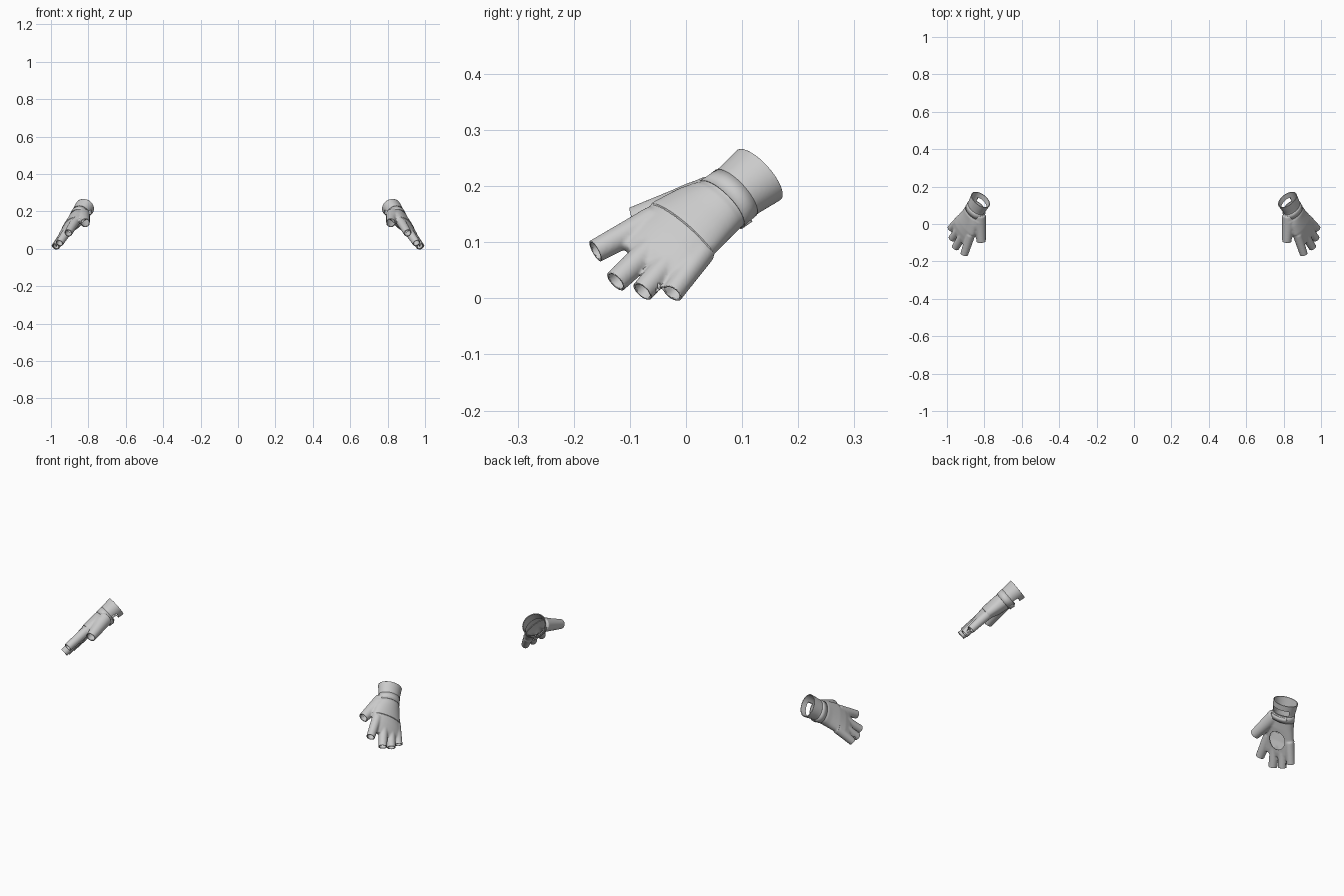
import bpy, bmesh, math
from mathutils import Vector

if "Cube" in bpy.data.objects:
    bpy.data.objects.remove(bpy.data.objects["Cube"])

# Hand frame: D runs wrist to fingertips, S thumb to little finger, N out of the back of the hand
ORIGIN = Vector((0.82, 0.13, 0.22))
D = Vector((0.40, -0.72, -0.56)).normalized()
S = Vector((0.49, 0.69, -0.53))
S = (S - D * S.dot(D)).normalized()
N = D.cross(S)


def place(u, v, w=0.0):
    return ORIGIN + D * u + S * v + N * w


def local(p):
    q = p - ORIGIN
    return q.dot(D), q.dot(S), q.dot(N)


def loft(bm, rings, caps=True, sides=32):
    """Rings are lists of points, joined into a tube."""
    loops = [[bm.verts.new(p) for p in r] for r in rings]
    for a, b in zip(loops, loops[1:]):
        for i in range(sides):
            j = (i + 1) % sides
            bm.faces.new((a[i], a[j], b[j], b[i]))
    if caps:
        bm.faces.new(loops[0][::-1])
        bm.faces.new(loops[-1])


def section(u, vc, a, b, wc=0.0, sides=32):
    ang = [math.tau * i / sides for i in range(sides)]
    return [place(u, vc + a * math.cos(t), wc + b * math.sin(t)) for t in ang]


def tube(bm, p, q, r0, r1, sides=32):
    x = (q - p).normalized()
    y = N.cross(x).normalized()
    z = x.cross(y)
    ang = [math.tau * i / sides for i in range(sides)]
    ring = lambda c, r: [c + (y * math.cos(t) + z * math.sin(t)) * r for t in ang]
    loft(bm, [ring(p + (q - p) * k, r0 + (r1 - r0) * k) for k in (0, 0.5, 1)], sides=sides)


def make(name, bm):
    bmesh.ops.recalc_face_normals(bm, faces=bm.faces)
    me = bpy.data.meshes.new(name)
    bm.to_mesh(me)
    bm.free()
    ob = bpy.data.objects.new(name, me)
    bpy.context.collection.objects.link(ob)
    return ob


def finish(ob):
    m = ob.modifiers.new("pair", 'MIRROR')
    m.use_mirror_merge = False
    bpy.ops.object.select_all(action='DESELECT')
    ob.select_set(True)
    bpy.context.view_layer.objects.active = ob
    bpy.ops.object.shade_smooth_by_angle(angle=math.radians(40))


# Solid hand form: cuff and palm, then digits run a little past their cut ends
bm = bmesh.new()
body = [(-0.02, 0, .062, .052, 0), (0.0, 0, .062, .052, 0), (.05, 0, .056, .047, 0),
        (.09, 0, .058, .042, 0), (.13, -.006, .070, .039, 0), (.18, -.006, .080, .034, .003),
        (.225, .002, .084, .028, .004), (.26, .004, .080, .022, .002), (.282, .002, .068, .015, 0)]
loft(bm, [section(*r) for r in body])
digits = [((.20, -.060, .003), (.322, -.085, 0), .025, .0205),
          ((.20, -.020, .004), (.345, -.008, 0), .025, .0205),
          ((.20, .022, .004), (.328, .043, 0), .024, .020),
          ((.19, .056, .002), (.294, .085, 0), .023, .0185),
          ((.085, -.035, -.012), (.206, -.112, -.040), .036, .023)]
cuts = [(place(0, 0), -D, 0.1)]
for base, tip, r0, r1 in digits:
    p, q = place(*base), place(*tip)
    x = (q - p).normalized()
    tube(bm, p, q + x * 0.02, r0, r1)
    cuts.append((q, x, r1 + 0.008))
form = make("form", bm)
m = form.modifiers.new("blend", 'REMESH')
m.mode = 'VOXEL'
m.voxel_size = 0.004
m = form.modifiers.new("relax", 'SMOOTH')
m.factor = 0.5
m.iterations = 6
blended = bpy.data.meshes.new_from_object(form.evaluated_get(bpy.context.evaluated_depsgraph_get()))
bpy.data.objects.remove(form)

# Open the wrist and the digit ends
bm = bmesh.new()
bm.from_mesh(blended)


def near(p, c, x, rad, back):
    k = (p - c).dot(x)
    return k > back and (p - c - x * k).length < rad and k < 0.06


for c, x, rad in cuts:
    faces = [f for f in bm.faces if near(f.calc_center_median(), c, x, rad, -0.012)]
    geom = set(faces)
    for f in faces:
        geom.update(f.edges)
        geom.update(f.verts)
    bmesh.ops.bisect_plane(bm, geom=list(geom), plane_co=c, plane_no=x, dist=1e-5)
    gone = [v for v in bm.verts if near(v.co, c, x, rad, 1e-4)]
    bmesh.ops.delete(bm, geom=gone, context='VERTS')

# Back panel seam: everything behind the knuckles sits slightly proud
for u in (0.186, 0.188):
    bmesh.ops.bisect_plane(bm, geom=bm.verts[:] + bm.edges[:] + bm.faces[:],
                           plane_co=place(u, 0), plane_no=D, dist=1e-5)
bm.normal_update()
for v in bm.verts:
    u, s, w = local(v.co)
    if 0.095 < u < 0.1865 and w > -0.005:
        v.co += N * 0.0025 * min(1, (w + 0.005) / 0.015) * min(1, (u - 0.095) / 0.01)
glove = make("glove", bm)
m = glove.modifiers.new("leather", 'SOLIDIFY')
m.thickness = 0.004
m.offset = -1

# Cutters: palm window and the slit on the inner wrist
bm = bmesh.new()
loft(bm, [[place(.195 + .048 * math.cos(t), .004 + .042 * math.sin(t), w)
           for t in [math.tau * i / 32 for i in range(32)]] for w in (-0.09, -0.004)])
palm_cut = make("palm_window_cutter", bm)
bm = bmesh.new()
corners = [(.028, -.045), (.054, -.045), (.054, .045), (.028, .045)]
loft(bm, [[place(u, v, w) for u, v in corners] for w in (-0.09, -0.022)], sides=4)
slit_cut = make("wrist_slit_cutter", bm)
for cutter in (palm_cut, slit_cut):
    cutter.hide_render = True
    cutter.hide_set(True)
    m = glove.modifiers.new("opening", 'BOOLEAN')
    m.operation = 'DIFFERENCE'
    m.solver = 'EXACT'
    m.object = cutter
finish(glove)

# Wrist strap wrapped around the narrow of the cuff
bm = bmesh.new()
strap = [(.058, 0, .0575, .0475), (.075, 0, .0585, .0460), (.092, 0, .0605, .0445)]
loft(bm, [section(*r) for r in strap], caps=False)
band = make("wrist_strap", bm)
m = band.modifiers.new("thickness", 'SOLIDIFY')
m.thickness = 0.003
finish(band)

# Fastening tab on the inner wrist
bm = bmesh.new()
angles = [math.radians(225 + 90 * i / 10) for i in range(11)]
rows = [[bm.verts.new(place(u, .061 * math.cos(t), b * math.sin(t))) for t in angles]
        for u, b in ((.062, .0505), (.088, .0480))]
for i in range(10):
    bm.faces.new((rows[0][i], rows[0][i + 1], rows[1][i + 1], rows[1][i]))
tab = make("strap_tab", bm)
m = tab.modifiers.new("thickness", 'SOLIDIFY')
m.thickness = 0.003
finish(tab)
